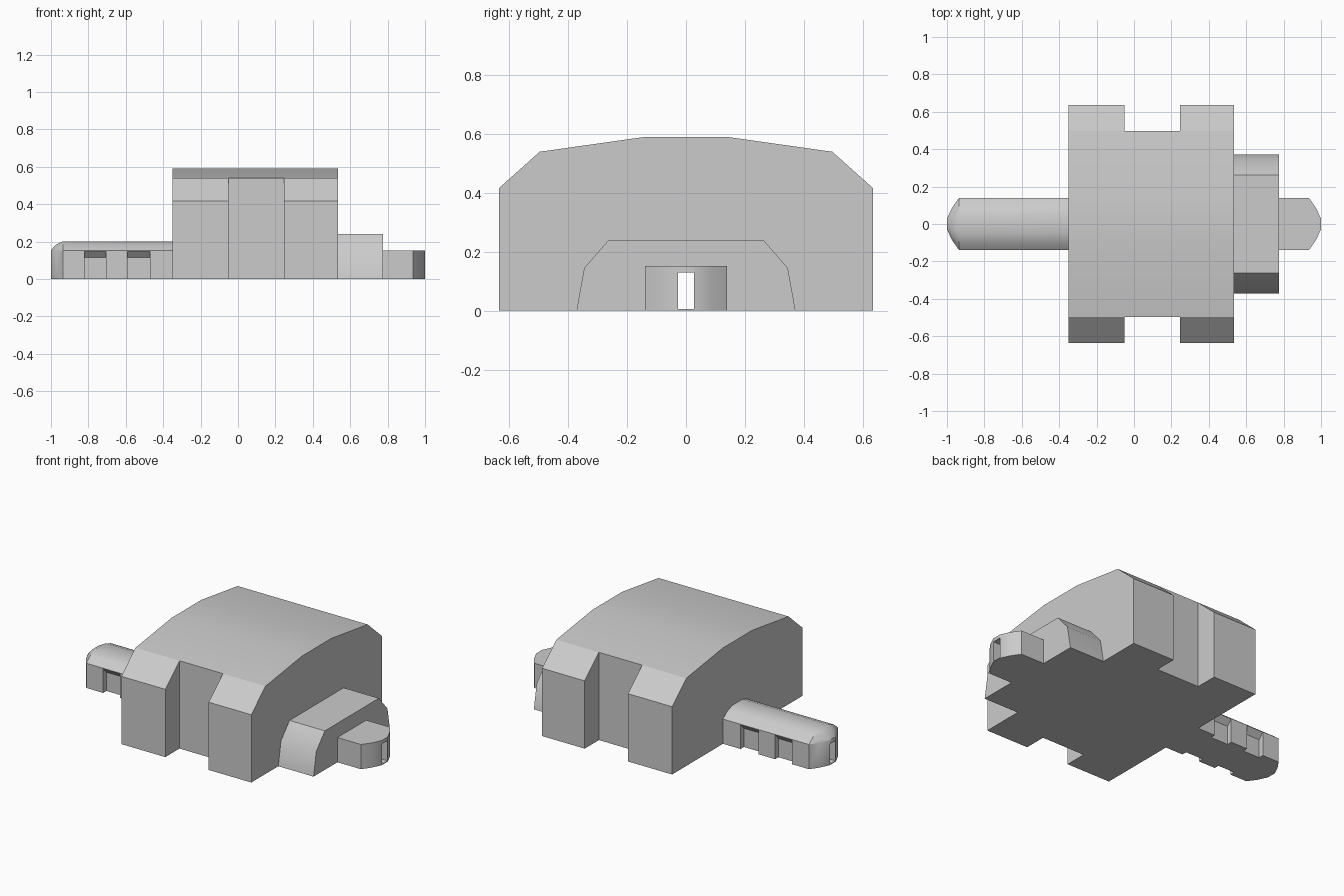
import bpy, bmesh, math

if "Cube" in bpy.data.objects:
    bpy.data.objects.remove(bpy.data.objects["Cube"])


def loft(name, sections):
    """Solid skinned through closed sections that share a point count."""
    bm = bmesh.new()
    rings = [[bm.verts.new(p) for p in s] for s in sections]
    n = len(rings[0])
    for a, b in zip(rings, rings[1:]):
        for i in range(n):
            j = (i + 1) % n
            bm.faces.new((a[i], a[j], b[j], b[i]))
    bm.faces.new(rings[0][::-1])
    bm.faces.new(rings[-1])
    bmesh.ops.recalc_face_normals(bm, faces=bm.faces)
    mesh = bpy.data.meshes.new(name)
    bm.to_mesh(mesh)
    bm.free()
    obj = bpy.data.objects.new(name, mesh)
    bpy.context.collection.objects.link(obj)
    return obj


def mirror_y(half):
    """Close a half profile of (y, z) points across y = 0."""
    return half + [(-y, z) for y, z in reversed(half)]


def profile_x(name, half, x0, x1):
    return loft(name, [[(x, y, z) for y, z in mirror_y(half)] for x in (x0, x1)])


def box(name, x0, x1, y0, y1, z0, z1):
    plan = [(x0, y0), (x1, y0), (x1, y1), (x0, y1)]
    return loft(name, [[(x, y, z) for x, y in plan] for z in (z0, z1)])


def cut(obj, cutters):
    for c in cutters:
        m = obj.modifiers.new("cut", 'BOOLEAN')
        m.operation, m.solver, m.object = 'DIFFERENCE', 'EXACT', c
        bpy.context.view_layer.objects.active = obj
        bpy.ops.object.modifier_apply(modifier=m.name)


def smooth(obj):
    bpy.ops.object.select_all(action='DESELECT')
    obj.select_set(True)
    bpy.context.view_layer.objects.active = obj
    bpy.ops.object.shade_smooth_by_angle(angle=math.radians(32))


# Main body with arched roof
body = profile_x("main_body", [(.635, 0), (.635, .417), (.497, .54), (.143, .59)], -.35, .535)
body_notches = [box("body_notch_cutter", -.05, .245, *ys, -.1, .7)
                for ys in ((.497, .8), (-.8, -.497))]

# Stepped collar on the right
collar = profile_x("collar", [(.372, 0), (.346, .145), (.263, .24)], .535, .775)

# Rounded tip on the right
half_plan = [(.775, .14), (.935, .14), (.972, .088), (1.0, .029)]
plan = half_plan + [(x, -y) for x, y in reversed(half_plan)]
tip = loft("rounded_tip", [[(x, y, z) for x, y in plan] for z in (0, .152)])

# Arched bar on the left with a rounded nose
sections = []
for x, w, h in ((-.35, .14, .05), (-.935, .14, .05), (-.972, .088, .032), (-1.0, .029, .003)):
    half = [(w, 0), (w, .152), (w * .72, .152 + h * .62), (w * .35, .152 + h)]
    sections.append([(x, y, z) for y, z in mirror_y(half)])
bar = loft("arched_bar", sections)

# Side recesses of the bar, with a sloping upper edge
bar_notches = []
for x0, x1 in ((-.82, -.705), (-.59, -.47)):
    for s in (1, -1):
        prof = [(.108, -.05), (.108, .115), (.14, .15), (.2, .15), (.2, -.05)]
        bar_notches.append(loft("bar_notch_cutter",
                                [[(x, s * y, z) for y, z in prof] for x in (x0, x1)]))

# Narrow channel running lengthwise through every part
channel = box("channel_cutter", -1.2, 1.2, -.0275, .0275, .005, .13)

cut(body, body_notches + [channel])
cut(collar, [channel])
cut(tip, [channel])
cut(bar, bar_notches + [channel])
for part in (body, collar, tip, bar):
    smooth(part)
for c in body_notches + bar_notches + [channel]:
    bpy.data.objects.remove(c, do_unlink=True)
